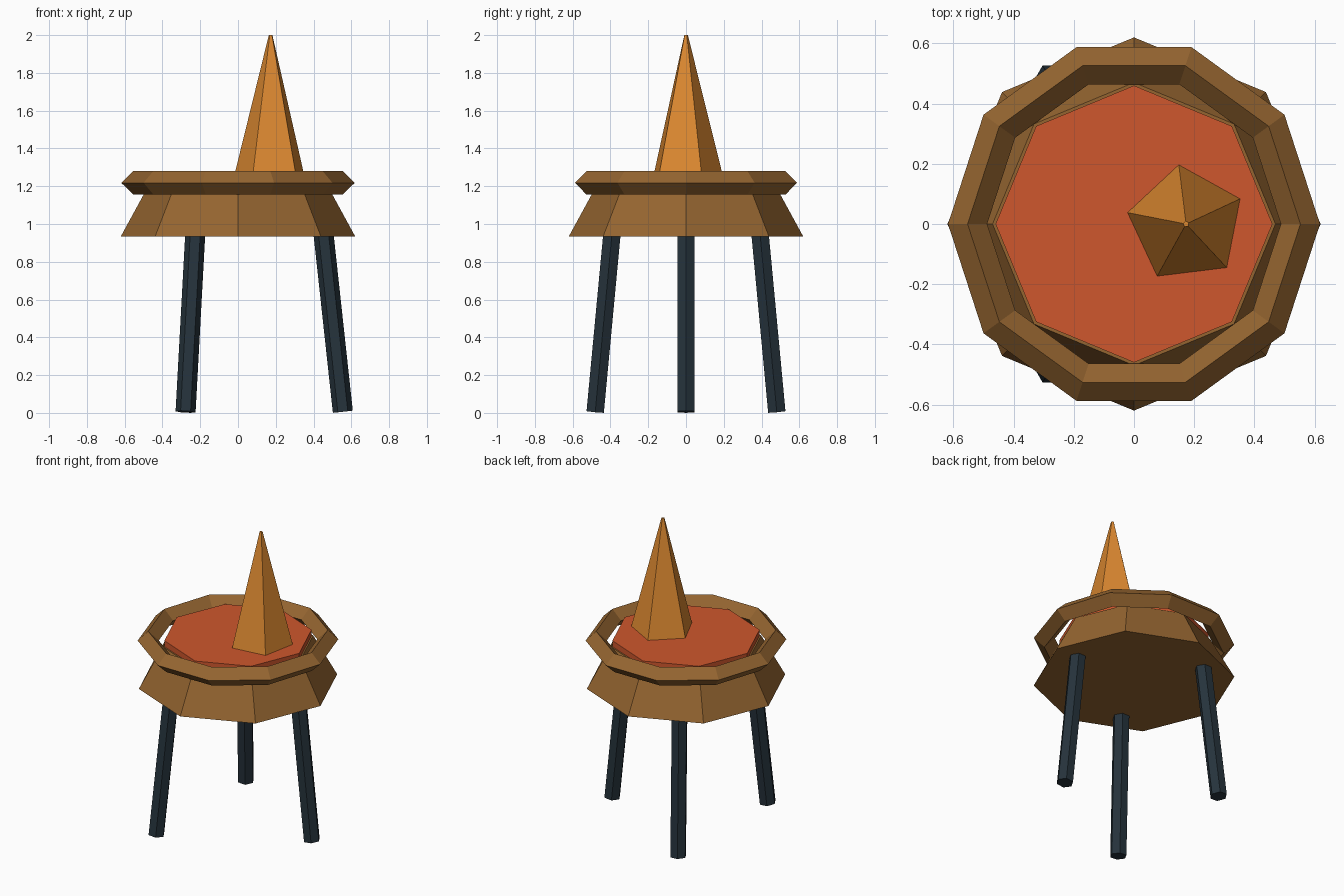
import bpy, bmesh, math
from mathutils import Vector

cube = bpy.data.objects.get("Cube")
if cube:
    bpy.data.objects.remove(cube, do_unlink=True)


def material(name, rgb):
    m = bpy.data.materials.new(name)
    m.use_nodes = True
    m.diffuse_color = (*rgb, 1)
    m.node_tree.nodes["Principled BSDF"].inputs["Base Color"].default_value = (*rgb, 1)
    return m


brown = material("wood brown", (0.30, 0.13, 0.03))
orange = material("amber orange", (0.72, 0.25, 0.03))
red = material("warm red", (0.62, 0.095, 0.026))
dark = material("dark slate", (0.019, 0.033, 0.045))


def finish(name, bm, mat):
    bmesh.ops.recalc_face_normals(bm, faces=bm.faces)
    me = bpy.data.meshes.new(name)
    bm.to_mesh(me)
    bm.free()
    me.materials.append(mat)
    ob = bpy.data.objects.new(name, me)
    bpy.context.collection.objects.link(ob)
    return ob


def frustum(name, sides, base, top, r1, r2, mat, turn=0.0):
    """Closed tapered prism running from base to top."""
    base, top = Vector(base), Vector(top)
    tilt = Vector((0, 0, 1)).rotation_difference(top - base)
    bm = bmesh.new()
    rings = []
    for centre, r in ((base, r1), (top, r2)):
        angles = [turn + math.tau * i / sides for i in range(sides)]
        rings.append([bm.verts.new(centre + tilt @ Vector((r * math.cos(a), r * math.sin(a), 0)))
                      for a in angles])
    for ring in rings:
        bm.faces.new(ring)
    for i in range(sides):
        j = (i + 1) % sides
        bm.faces.new((rings[0][i], rings[0][j], rings[1][j], rings[1][i]))
    return finish(name, bm, mat)


# Tapered eight-sided body with the red disc on top
frustum("body", 8, (0, 0, 0.935), (0, 0, 1.21), 0.62, 0.47, brown)
frustum("top_disc", 8, (0, 0, 1.2), (0, 0, 1.25), 0.46, 0.46, red)

# Five-sided spike standing off-centre
frustum("spike", 5, (0.173, 0, 1.25), (0.173, 0, 2), 0.198, 0.01, orange, math.radians(25))

# Three splayed six-sided legs
for i, name in enumerate(("left_leg", "back_right_leg", "front_right_leg")):
    a = math.tau * i / 3
    c, s = math.cos(a), math.sin(a)
    frustum(name, 6, (0.555 * c, 0.555 * s, 0.006), (0.447 * c, 0.447 * s, 1.0),
            0.053, 0.053, dark)

# Ten-sided rim with a diamond cross-section
bm = bmesh.new()
loops = []
for i in range(10):
    a = math.tau * i / 10
    loops.append([bm.verts.new((r * math.cos(a), r * math.sin(a), z))
                  for r, z in ((0.618, 1.218), (0.553, 1.281), (0.488, 1.218), (0.553, 1.155))])
for i in range(10):
    here, after = loops[i], loops[(i + 1) % 10]
    for k in range(4):
        n = (k + 1) % 4
        bm.faces.new((here[k], after[k], after[n], here[n]))
finish("rim", bm, brown)
